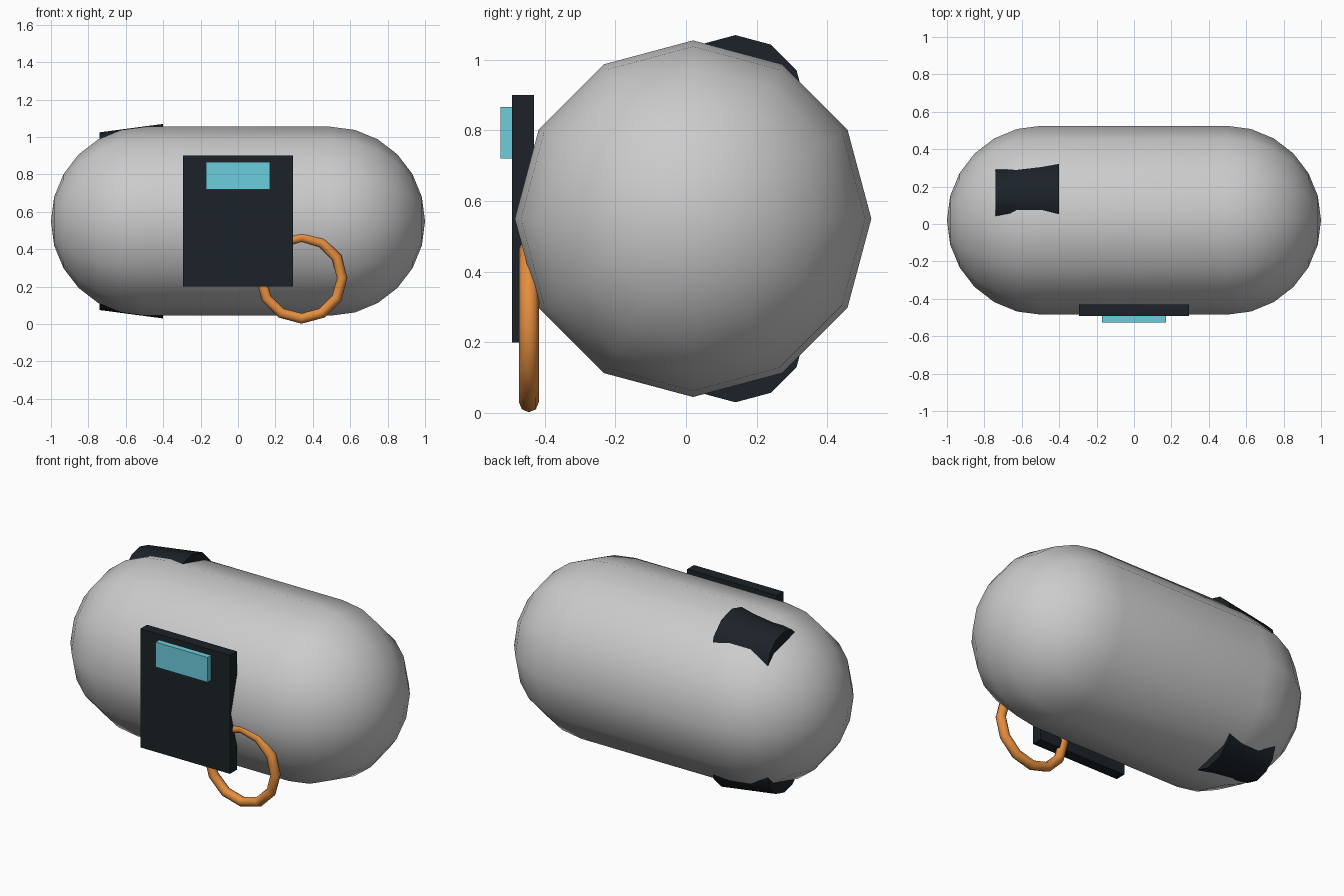
import bpy, bmesh
from math import sin, cos, pi, radians

if "Cube" in bpy.data.objects:
    bpy.data.objects.remove(bpy.data.objects["Cube"])


def material(name, rgb):
    m = bpy.data.materials.new(name)
    m.diffuse_color = (*rgb, 1)
    m.use_nodes = True
    m.node_tree.nodes["Principled BSDF"].inputs["Base Color"].default_value = m.diffuse_color
    return m


DARK = material("dark", (0.011, 0.016, 0.021))
CYAN = material("cyan", (0.15, 0.61, 0.73))
ORANGE = material("orange", (0.78, 0.27, 0.05))


def finish(name, mat=None, smooth=None):
    ob = bpy.context.object
    ob.name = name
    if mat:
        ob.data.materials.append(mat)
    if smooth:
        bpy.ops.object.shade_smooth_by_angle(angle=radians(smooth))
    return ob


def box(name, x, y, z, mat):
    bpy.ops.mesh.primitive_cube_add(
        size=1, location=[(a + b) / 2 for a, b in (x, y, z)])
    ob = finish(name, mat)
    ob.scale = [b - a for a, b in (x, y, z)]


def capsule(name, radius, half, center, sides=12, steps=6):
    # half-circle end profiles joined by a straight barrel, turned about x
    end = [(half + radius * cos(i * pi / 2 / steps),
            radius * sin(i * pi / 2 / steps)) for i in range(1, steps + 1)]
    profile = end + [(-x, r) for x, r in reversed(end)]
    bm = bmesh.new()
    rings = [[bm.verts.new((x, r * cos(2 * pi * k / sides), r * sin(2 * pi * k / sides)))
              for k in range(sides)] for x, r in profile]
    tips = [bm.verts.new((s * (half + radius), 0, 0)) for s in (1, -1)]
    for k in range(sides):
        n = (k + 1) % sides
        bm.faces.new((tips[0], rings[0][k], rings[0][n]))
        bm.faces.new((tips[1], rings[-1][n], rings[-1][k]))
        for a, b in zip(rings, rings[1:]):
            bm.faces.new((a[k], b[k], b[n], a[n]))
    bmesh.ops.recalc_face_normals(bm, faces=bm.faces)
    me = bpy.data.meshes.new(name)
    bm.to_mesh(me)
    bm.free()
    ob = bpy.data.objects.new(name, me)
    ob.location = center
    bpy.context.collection.objects.link(ob)
    bpy.context.view_layer.objects.active = ob
    ob.select_set(True)
    finish(name, smooth=40)
    ob.select_set(False)


# Tank body
capsule("tank_body", 0.505, 0.495, (0, 0.02, 0.55))

# Front panel and its display
box("front_panel", (-0.293, 0.293), (-0.493, -0.43), (0.2, 0.9), DARK)
box("display", (-0.17, 0.17), (-0.526, -0.49), (0.72, 0.867), CYAN)

# Hose loop below the panel
bpy.ops.mesh.primitive_torus_add(
    major_radius=0.217, minor_radius=0.028, major_segments=12, minor_segments=8,
    location=(0.34, -0.445, 0.247), rotation=(pi / 2, 0, 0))
finish("hose_loop", ORANGE, 60)

# Tapered nozzles half sunk into the top and bottom of the tank
for name, z in (("upper_nozzle", 0.87), ("lower_nozzle", 0.23)):
    bpy.ops.mesh.primitive_cone_add(
        vertices=12, radius1=0.155, radius2=0.2, depth=0.34,
        location=(-0.57, 0.14, z), rotation=(0, pi / 2, 0))
    finish(name, DARK, 40)
